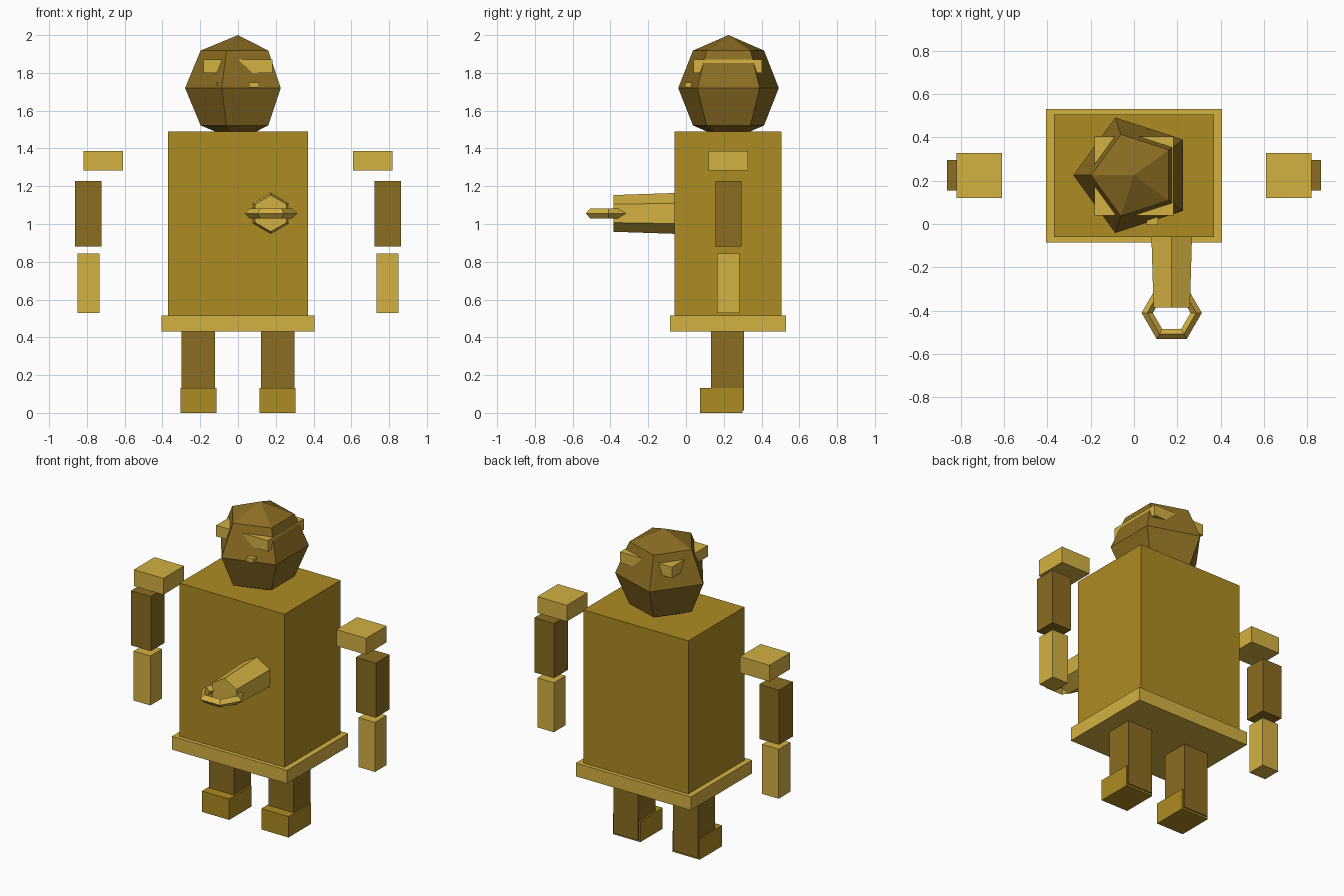
import bpy, bmesh, math
from mathutils import Vector

if "Cube" in bpy.data.objects:
    bpy.data.objects.remove(bpy.data.objects["Cube"])


def material(name, r, g, b):
    lin = [(c / 255 / 12.92 if c < 10 else ((c / 255 + 0.055) / 1.055) ** 2.4) for c in (r, g, b)]
    m = bpy.data.materials.new(name)
    m.diffuse_color = (*lin, 1)
    m.use_nodes = True
    m.node_tree.nodes["Principled BSDF"].inputs["Base Color"].default_value = m.diffuse_color
    return m


LIGHT = material("light gold", 212, 177, 66)
GOLD = material("gold", 174, 139, 34)
BROWN = material("bronze brown", 139, 109, 34)


def finish(name, bm, mat):
    bmesh.ops.recalc_face_normals(bm, faces=bm.faces)
    me = bpy.data.meshes.new(name)
    bm.to_mesh(me)
    bm.free()
    me.materials.append(mat)
    ob = bpy.data.objects.new(name, me)
    bpy.context.collection.objects.link(ob)
    return ob


def box(name, x, y, z, mat):
    """Box from (min, max) ranges."""
    bm = bmesh.new()
    bmesh.ops.create_cube(bm, size=1)
    for v in bm.verts:
        v.co = Vector([(a + b) / 2 + c * (b - a) for c, (a, b) in zip(v.co, (x, y, z))])
    return finish(name, bm, mat)


def pair(name, x, y, z, mat):
    """Left and right copies of a box."""
    box("right_" + name, x, y, z, mat)
    box("left_" + name, (-x[1], -x[0]), y, z, mat)


# torso and skirt rim
box("torso", (-0.37, 0.37), (-0.06, 0.505), (0.50, 1.49), GOLD)
box("waist_rim", (-0.405, 0.405), (-0.085, 0.53), (0.43, 0.515), LIGHT)

# legs and arms
pair("leg", (0.123, 0.298), (0.133, 0.306), (0.012, 0.45), BROWN)
pair("foot", (0.113, 0.305), (0.073, 0.298), (0.0, 0.133), GOLD)
pair("shoulder", (0.61, 0.818), (0.12, 0.328), (1.283, 1.387), LIGHT)
pair("upper_arm", (0.723, 0.862), (0.155, 0.295), (0.88, 1.228), BROWN)
pair("forearm", (0.733, 0.85), (0.165, 0.282), (0.528, 0.843), LIGHT)

# head: five-sided ball with three rings and two poles
bm = bmesh.new()
HEAD, R, N = Vector((0, 0.225, 1.72)), 0.28, 5
rings = []
for lat in (-45, 0, 45):
    a = math.radians(lat)
    rings.append([bm.verts.new(HEAD + R * Vector((
        math.cos(a) * math.cos(math.pi + i * math.tau / N),
        math.cos(a) * math.sin(math.pi + i * math.tau / N),
        math.sin(a)))) for i in range(N)])
bottom = bm.verts.new(HEAD - Vector((0, 0, R)))
top = bm.verts.new(HEAD + Vector((0, 0, R)))
for i in range(N):
    j = (i + 1) % N
    for lo, hi in zip(rings, rings[1:]):
        bm.faces.new((lo[i], lo[j], hi[j], hi[i]))
    bm.faces.new((rings[-1][i], rings[-1][j], top))
    bm.faces.new((rings[0][j], rings[0][i], bottom))
finish("head", bm, BROWN)

# brow band whose corners poke out of the head, and small eyes
box("brow_band", (-0.182, 0.182), (0.04, 0.403), (1.80, 1.87), LIGHT)
pair("eye", (0.058, 0.11), (-0.004, 0.05), (1.722, 1.75), LIGHT)

# tapered six-sided spout on the chest, pointing forward
bm = bmesh.new()
ends = []
for y, r in ((0.0, 0.110), (-0.385, 0.097)):
    ends.append([bm.verts.new((0.174 + r * math.sin(i * math.tau / 6), y,
                               1.056 + r * math.cos(i * math.tau / 6))) for i in range(6)])
    bm.faces.new(ends[-1])
for i in range(6):
    j = (i + 1) % 6
    bm.faces.new((ends[0][i], ends[0][j], ends[1][j], ends[1][i]))
finish("spout", bm, LIGHT)

# six-sided ring at the spout tip with a diamond section
bm = bmesh.new()
loops = []
for i in range(6):
    a = i * math.tau / 6
    loop = []
    for k in range(4):
        b = k * math.tau / 4
        r = 0.113 + 0.026 * math.cos(b)
        loop.append(bm.verts.new((0.174 + r * math.cos(a), -0.41 + r * math.sin(a),
                                  1.056 + 0.026 * math.sin(b))))
    loops.append(loop)
for i in range(6):
    p, q = loops[i], loops[(i + 1) % 6]
    for k in range(4):
        m = (k + 1) % 4
        bm.faces.new((p[k], q[k], q[m], p[m]))
finish("tip_ring", bm, LIGHT)
